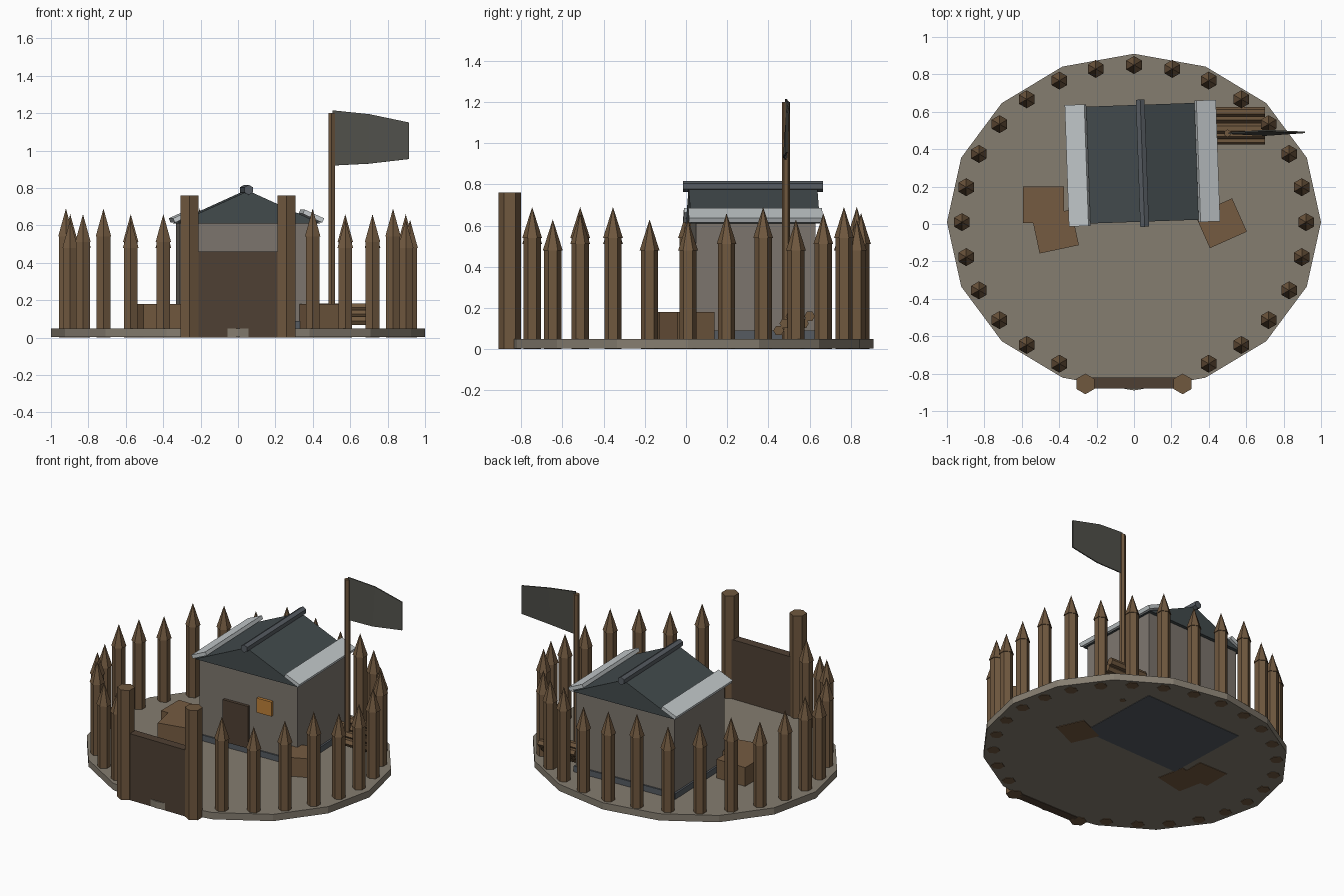
import bpy
import bmesh
from math import sin, cos, tau, radians, atan2, hypot
from mathutils import Matrix, Vector

default = bpy.data.objects.get("Cube")
if default:
    bpy.data.objects.remove(default, do_unlink=True)


def material(name, hexcode):
    """Material from an sRGB hex colour."""
    channels = [int(hexcode[i:i + 2], 16) / 255 for i in (0, 2, 4)]
    colour = [((c + 0.055) / 1.055) ** 2.4 for c in channels] + [1]
    mat = bpy.data.materials.new(name)
    mat.use_nodes = True
    mat.diffuse_color = colour
    shader = mat.node_tree.nodes["Principled BSDF"]
    shader.inputs["Base Color"].default_value = colour
    shader.inputs["Roughness"].default_value = 0.9
    return mat


EARTH = material("earth", "857d70")
WOOD = material("wood", "70583f")
DARK_WOOD = material("dark_wood", "4f4033")
CRATE = material("crate_wood", "755b41")
PLASTER = material("plaster", "7d766e")
STONE = material("stone", "565c62")
ROOF = material("roof", "434b4d")
TRIM = material("pale_trim", "c4cacc")
CLOTH = material("cloth", "50504a")
GLOW = material("window_glow", "bd8038")


def finish(bm, name, mat, matrix=Matrix()):
    bmesh.ops.recalc_face_normals(bm, faces=bm.faces)
    mesh = bpy.data.meshes.new(name)
    bm.to_mesh(mesh)
    bm.free()
    mesh.materials.append(mat)
    obj = bpy.data.objects.new(name, mesh)
    obj.matrix_world = matrix
    bpy.context.collection.objects.link(obj)
    return obj


def add_cone(bm, sides, r1, r2, z0, z1, at=(0, 0)):
    bmesh.ops.create_cone(bm, cap_ends=True, segments=sides, radius1=r1, radius2=r2,
                          depth=z1 - z0,
                          matrix=Matrix.Translation((at[0], at[1], (z0 + z1) / 2)))


def box(name, centre, size, mat, turn=0, tilt=0, parent=Matrix()):
    bm = bmesh.new()
    bmesh.ops.create_cube(bm, size=1, matrix=Matrix.Diagonal((*size, 1)))
    place = (Matrix.Translation(centre) @ Matrix.Rotation(turn, 4, "Z")
             @ Matrix.Rotation(tilt, 4, "Y"))
    return finish(bm, name, mat, parent @ place)


def rod(name, centre, radius, length, mat, axis="Z", parent=Matrix()):
    bm = bmesh.new()
    add_cone(bm, 6, radius, radius, -length / 2, length / 2)
    spin = {"X": Matrix.Rotation(tau / 4, 4, "Y"),
            "Y": Matrix.Rotation(tau / 4, 4, "X"), "Z": Matrix()}[axis]
    return finish(bm, name, mat, parent @ Matrix.Translation(centre) @ spin)


# Oval ground slab
bm = bmesh.new()
add_cone(bm, 16, 1, 1, 0.003, 0.05)
bmesh.ops.scale(bm, vec=(1, 0.9, 1), verts=bm.verts)
finish(bm, "ground", EARTH, Matrix.Translation((0, 0.01, 0)))

# Palisade of pointed stakes, leaving a gap for the gate
STAKES = 28
for i in range(STAKES):
    if i in (20, 21, 22):
        continue
    angle = tau * i / STAKES
    spot = (0.92 * cos(angle), 0.01 + 0.84 * sin(angle))
    top = 0.63 + 0.03 * (i % 3)
    bm = bmesh.new()
    add_cone(bm, 6, 0.042, 0.042, 0, top - 0.14)
    add_cone(bm, 6, 0.048, 0, top - 0.15, top)
    finish(bm, f"stake_{i}", WOOD, Matrix.Translation((*spot, 0)))

# Gate
box("gate_panel", (0, -0.85, 0.23), (0.46, 0.06, 0.46), DARK_WOOD)
for side, x in (("left", 0.26), ("right", -0.26)):
    rod(f"gate_post_{side}", (x, -0.855, 0.38), 0.055, 0.76, WOOD)

# House, turned slightly
house = Matrix.Translation((0.045, 0.325, 0)) @ Matrix.Rotation(radians(2), 4, "Z")
box("house_foundation", (0, 0, 0.045), (0.76, 0.6, 0.09), STONE, parent=house)
box("house_walls", (0, 0, 0.35), (0.735, 0.58, 0.54), PLASTER, parent=house)
box("door", (-0.085, -0.295, 0.235), (0.19, 0.03, 0.29), DARK_WOOD, parent=house)
box("window", (0.13, -0.295, 0.405), (0.11, 0.03, 0.1), GLOW, parent=house)

# Gabled roof
HALF, EAVE, RIDGE, DEPTH = 0.385, 0.61, 0.785, 0.625
bm = bmesh.new()
gable = bm.faces.new([bm.verts.new((x, -DEPTH / 2, z))
                      for x, z in ((-HALF, EAVE), (HALF, EAVE), (0, RIDGE))])
sweep = bmesh.ops.extrude_face_region(bm, geom=[gable], use_keep_orig=True)
bmesh.ops.translate(bm, vec=(0, DEPTH, 0),
                    verts=[v for v in sweep["geom"] if isinstance(v, bmesh.types.BMVert)])
finish(bm, "roof", ROOF, house)
rod("roof_ridge", (0, 0, 0.79), 0.027, 0.68, STONE, "Y", house)

# Pale boards along both eaves
pitch = atan2(RIDGE - EAVE, HALF)
for side, s in (("left", 1), ("right", -1)):
    box(f"eave_board_{side}", (s * 0.347, 0, 0.65), (0.115, 0.65, 0.025), TRIM,
        tilt=s * pitch, parent=house)

# Crates
for i, (x, y, w, turn) in enumerate(((-0.483, 0.102, 0.22, 0), (-0.42, -0.04, 0.215, 12),
                                     (0.465, 0.004, 0.217, 24))):
    box(f"crate_{i}", (x, y, 0.09), (w, 0.195, 0.18), CRATE, turn=radians(turn))

# Stacked logs beside the house
for i in range(6):
    rod(f"log_{i}", (0.56, 0.45 + 0.03 * i, 0.09 + 0.035 * (i % 3)), 0.026, 0.28, WOOD, "X")

# Flag pole with a rippling, tapering flag
rod("flag_pole", (0.5, 0.485, 0.6), 0.02, 1.2, WOOD)
bm = bmesh.new()
columns = []
for x, y_low, y_high, low, high in ((0.505, 0.485, 0.485, 0.92, 1.215),
                                    (0.7, 0.475, 0.5, 0.93, 1.195),
                                    (0.915, 0.49, 0.49, 0.955, 1.15)):
    columns.append((bm.verts.new((x, y_low, low)), bm.verts.new((x, y_high, high))))
for a, b in zip(columns, columns[1:]):
    bm.faces.new((a[0], b[0], b[1], a[1]))
flag = finish(bm, "flag", CLOTH)
thickness = flag.modifiers.new("thickness", "SOLIDIFY")
thickness.thickness = 0.008
thickness.offset = 0
